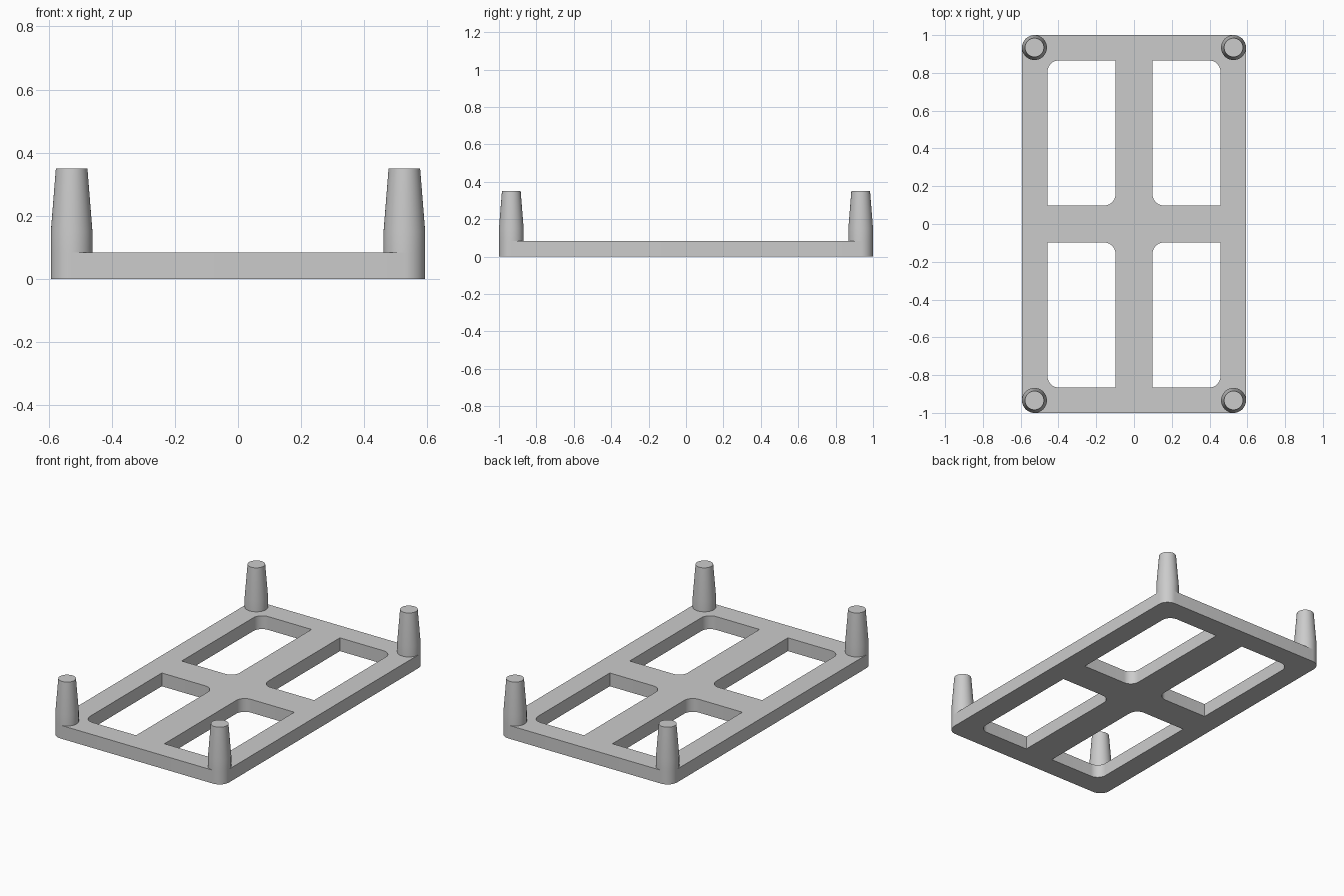
import bpy, bmesh
from math import sin, cos, pi

cube = bpy.data.objects.get("Cube")
if cube:
    bpy.data.objects.remove(cube)

HALF_X, HALF_Y, THICK = 0.593, 1.0, 0.083
POST_R, TIP_R, POST_TOP, TAPER_Z = 0.066, 0.05, 0.35, 0.15
CORNERS = [(1, 1), (-1, 1), (-1, -1), (1, -1)]

grey = bpy.data.materials.new("light_grey")
grey.use_nodes = True
colour = (0.6, 0.6, 0.6, 1)
grey.diffuse_color = colour
grey.node_tree.nodes["Principled BSDF"].inputs["Base Color"].default_value = colour


def finish(bm, name):
    bmesh.ops.recalc_face_normals(bm, faces=bm.faces)
    mesh = bpy.data.meshes.new(name)
    bm.to_mesh(mesh)
    bm.free()
    mesh.materials.append(grey)
    obj = bpy.data.objects.new(name, mesh)
    bpy.context.collection.objects.link(obj)
    bpy.ops.object.select_all(action='DESELECT')
    obj.select_set(True)
    bpy.context.view_layer.objects.active = obj
    bpy.ops.object.shade_smooth_by_angle(angle=pi / 6)
    return obj


def rounded_rect(x0, x1, y0, y1, radii, steps=10):
    """Outline going round the four corners, each with its own radius."""
    points = []
    for i, ((sx, sy), r) in enumerate(zip(CORNERS, radii)):
        x, y = (x1 if sx > 0 else x0), (y1 if sy > 0 else y0)
        if r == 0:
            points.append((x, y))
            continue
        for k in range(steps + 1):
            a = pi / 2 * (i + k / steps)
            points.append((x - sx * r + r * cos(a), y - sy * r + r * sin(a)))
    return points


def add_loop(bm, points):
    verts = [bm.verts.new((x, y, 0)) for x, y in points]
    for a, b in zip(verts, verts[1:] + verts[:1]):
        bm.edges.new((a, b))


# Flat frame with four openings, rounded at two opposite corners each
bm = bmesh.new()
add_loop(bm, rounded_rect(-HALF_X, HALF_X, -HALF_Y, HALF_Y, [POST_R] * 4))
opening = rounded_rect(0.098, 0.458, 0.098, 0.866, [0.06, 0, 0.06, 0])
for sx, sy in CORNERS:
    add_loop(bm, [(sx * x, sy * y) for x, y in opening])
bmesh.ops.triangle_fill(bm, edges=bm.edges[:], use_beauty=True, normal=(0, 0, 1))
bmesh.ops.dissolve_limit(bm, angle_limit=0.01, verts=[], edges=bm.edges[:])
top = bmesh.ops.extrude_face_region(bm, geom=bm.faces[:])["geom"]
bmesh.ops.translate(bm, vec=(0, 0, THICK),
                    verts=[v for v in top if isinstance(v, bmesh.types.BMVert)])
finish(bm, "frame")

# Corner posts: straight base, then a taper to a flat tip
for sx, sy in CORNERS:
    bm = bmesh.new()
    rings = []
    for r, z in [(POST_R, THICK), (POST_R, TAPER_Z), (TIP_R, POST_TOP)]:
        ring = bmesh.ops.create_circle(bm, segments=40, radius=r)["verts"]
        bmesh.ops.translate(bm, verts=ring, vec=(0, 0, z))
        rings.append(ring)
    for low, high in zip(rings, rings[1:]):
        for i in range(len(low)):
            j = (i + 1) % len(low)
            bm.faces.new((low[i], low[j], high[j], high[i]))
    bm.faces.new(rings[0])
    bm.faces.new(rings[-1])
    name = ("back" if sy > 0 else "front") + ("_left" if sx > 0 else "_right") + "_post"
    post = finish(bm, name)
    post.location = (sx * (HALF_X - POST_R), sy * (HALF_Y - POST_R), 0)
